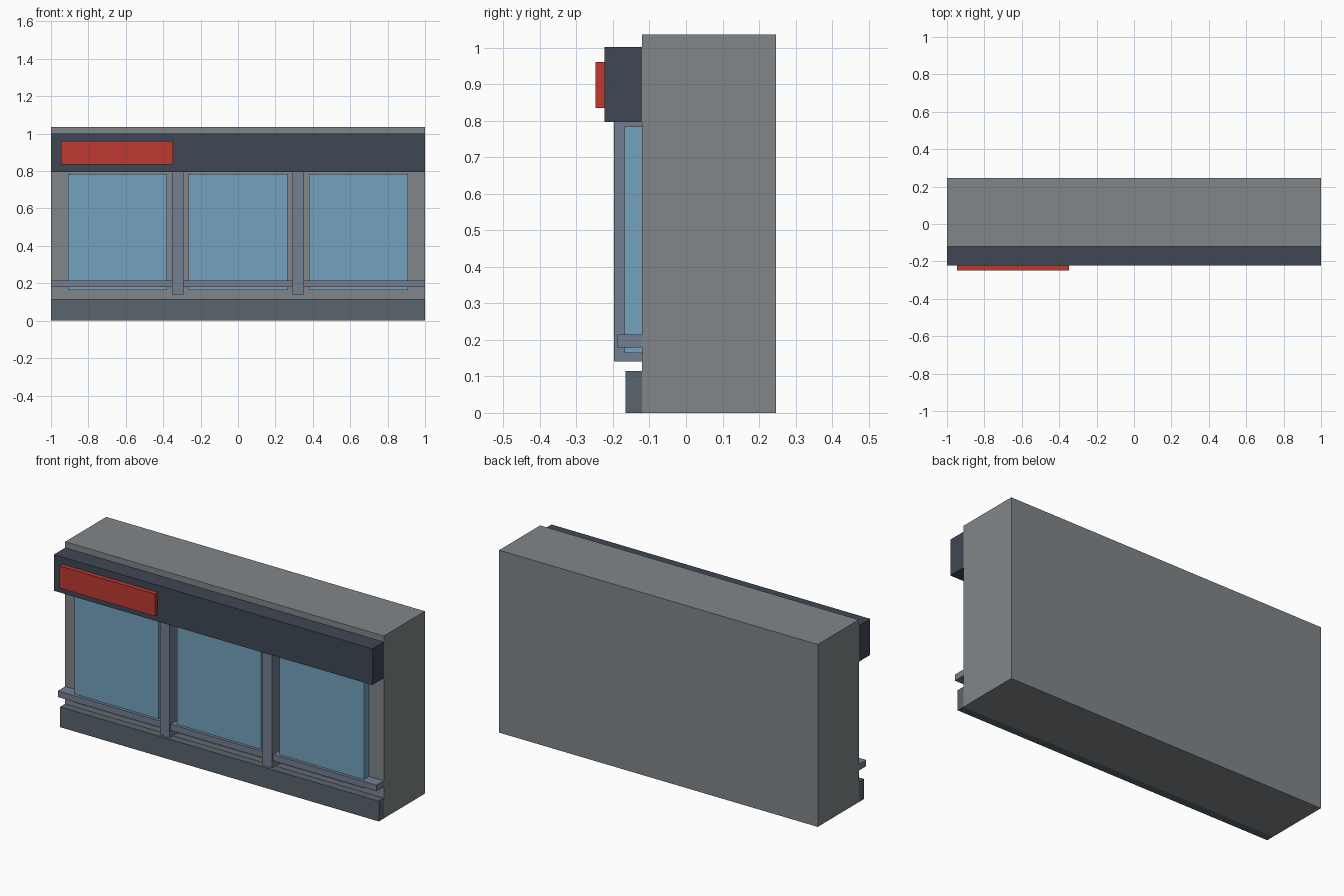
import bpy
import bmesh
from mathutils import Vector

if "Cube" in bpy.data.objects:
    bpy.data.objects.remove(bpy.data.objects["Cube"])


def material(name, rgb):
    m = bpy.data.materials.new(name)
    m.diffuse_color = (*rgb, 1.0)
    m.use_nodes = True
    m.node_tree.nodes["Principled BSDF"].inputs["Base Color"].default_value = m.diffuse_color
    return m


def box(name, x, y, z, mat):
    """Axis-aligned box from (min, max) pairs, origin at its centre."""
    bm = bmesh.new()
    bmesh.ops.create_cube(bm, size=1.0)
    bmesh.ops.scale(bm, vec=Vector((x[1] - x[0], y[1] - y[0], z[1] - z[0])), verts=bm.verts)
    mesh = bpy.data.meshes.new(name)
    bm.to_mesh(mesh)
    bm.free()
    mesh.materials.append(mat)
    ob = bpy.data.objects.new(name, mesh)
    ob.location = (sum(x) / 2, sum(y) / 2, sum(z) / 2)
    bpy.context.collection.objects.link(ob)
    return ob


wall_grey = material("wall_grey", (0.22, 0.24, 0.25))
dark_slate = material("dark_slate", (0.05, 0.064, 0.088))
base_grey = material("base_grey", (0.10, 0.13, 0.15))
frame_grey = material("frame_grey", (0.17, 0.21, 0.28))
glass_blue = material("glass_blue", (0.17, 0.36, 0.52))
sign_red = material("sign_red", (0.52, 0.042, 0.03))

FULL = (-1.0, 1.0)
WALL = -0.121   # front plane of the building block
BAY = 0.644     # spacing of the window bays

# Building block
box("building_block", FULL, (WALL, 0.247), (0.0, 1.035), wall_grey)

# Base plinth, sill rail and fascia run the full width of the front
box("base_plinth", FULL, (-0.166, WALL), (0.0, 0.115), base_grey)
box("sill_rail", FULL, (-0.187, WALL), (0.179, 0.214), frame_grey)
box("fascia", FULL, (-0.223, WALL), (0.796, 1.001), dark_slate)

# Sign panel on the left of the fascia
box("sign_panel", (-0.947, -0.348), (-0.248, -0.223), (0.835, 0.961), sign_red)

# Three windows
for i in (-1, 0, 1):
    c = i * BAY
    box(f"window_{i + 2}", (c - 0.264, c + 0.264), (-0.169, WALL), (0.164, 0.784), glass_blue)

# Mullions between the windows, reaching up to the fascia
for i, side in enumerate((-1, 1), 1):
    c = side * BAY / 2
    box(f"mullion_{i}", (c - 0.03, c + 0.03), (-0.197, WALL), (0.14, 0.796), frame_grey)
